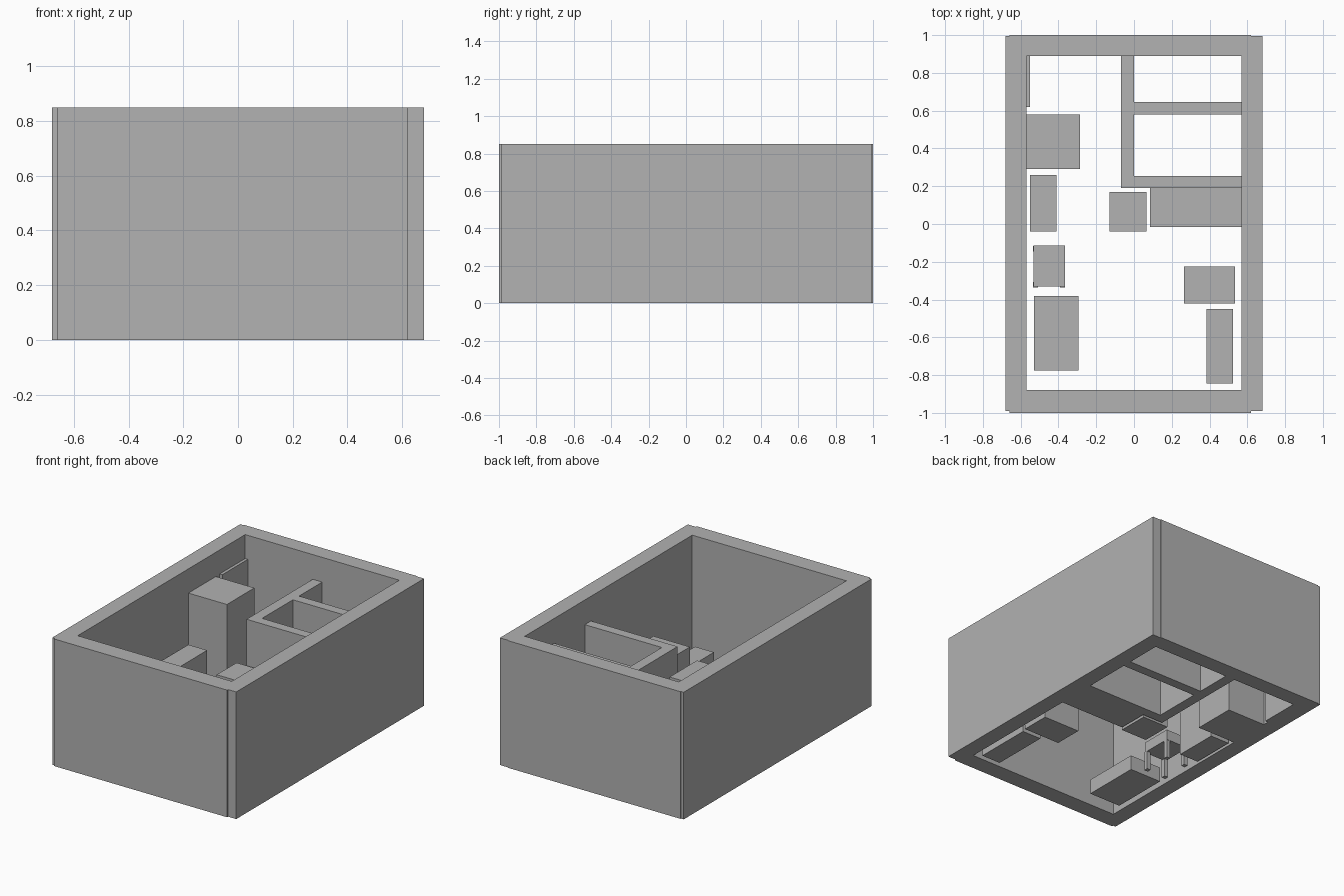
import bpy

cube = bpy.data.objects.get("Cube")
if cube:
    bpy.data.objects.remove(cube, do_unlink=True)

grey = bpy.data.materials.new("plain_grey")
grey.use_nodes = True
COLOUR = (0.445, 0.445, 0.445, 1)
grey.diffuse_color = COLOUR
grey.node_tree.nodes["Principled BSDF"].inputs["Base Color"].default_value = COLOUR


def box(name, x0, x1, y0, y1, top, bottom=0):
    """Axis-aligned box given by its extents."""
    bpy.ops.mesh.primitive_cube_add(
        size=1, location=((x0 + x1) / 2, (y0 + y1) / 2, (bottom + top) / 2))
    ob = bpy.context.object
    ob.name = name
    ob.scale = (x1 - x0, y1 - y0, top - bottom)
    bpy.ops.object.transform_apply(location=False, rotation=False, scale=True)
    ob.data.materials.append(grey)
    return ob


# Outer walls, with the end walls standing slightly proud of the side walls
WALL = 0.85
box("right_wall", -0.68, -0.57, -0.99, 0.995, WALL)
box("left_wall", 0.57, 0.68, -0.99, 0.995, WALL)
box("front_wall", -0.66, 0.62, -1, -0.88, WALL)
box("back_wall", -0.66, 0.62, 0.89, 1, WALL)

# Inner partitions
PART = 0.685
box("long_partition", -0.07, 0, 0.19, 0.89, PART)
box("front_partition", 0, 0.57, 0.19, 0.255, PART)
box("middle_partition", 0, 0.57, 0.58, 0.645, PART)

# Furniture along the right wall
box("door_panel", -0.57, -0.55, 0.62, 0.89, 0.69)
box("wardrobe", -0.57, -0.285, 0.29, 0.58, 0.688)
box("sideboard", -0.55, -0.41, -0.04, 0.26, 0.36)
box("bench", -0.53, -0.295, -0.775, -0.38, 0.10)

# Furniture in the middle and along the left wall
box("cabinet", -0.13, 0.065, -0.04, 0.17, 0.386)
box("counter", 0.085, 0.57, -0.015, 0.19, 0.37)
box("desk", 0.265, 0.535, -0.42, -0.225, 0.36)
box("low_shelf", 0.385, 0.525, -0.845, -0.45, 0.13)

# Small table on four legs
box("table_top", -0.532, -0.365, -0.33, -0.115, 0.195, 0.125)
LEG = 0.028
for side, x in (("right", -0.535), ("left", -0.365 - LEG)):
    for end, y in (("front", -0.335), ("back", -0.117 - LEG)):
        box(f"table_leg_{end}_{side}", x, x + LEG, y, y + LEG, 0.13)
